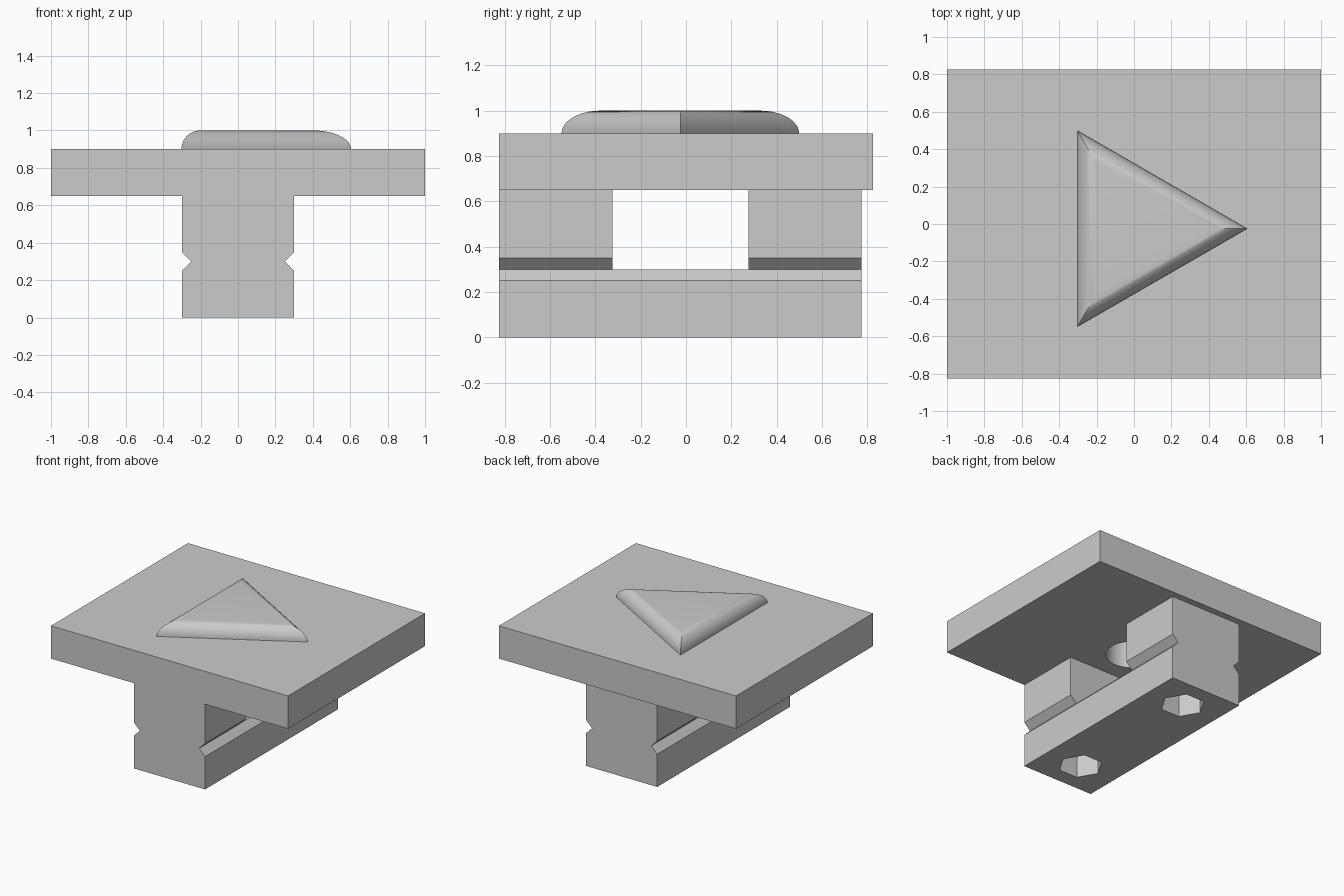
import bpy, bmesh, math

if "Cube" in bpy.data.objects:
    bpy.data.objects.remove(bpy.data.objects["Cube"])

grey = bpy.data.materials.new("light grey")
grey.diffuse_color = (0.6, 0.6, 0.6, 1)
grey.use_nodes = True
grey.node_tree.nodes["Principled BSDF"].inputs["Base Color"].default_value = grey.diffuse_color
MID_Y = -0.025          # centre of the stem and emblem along y


def loft(name, rings):
    """Closed solid through rings that all have the same point count."""
    bm = bmesh.new()
    loops = [[bm.verts.new(p) for p in ring] for ring in rings]
    n = len(loops[0])
    for a, b in zip(loops, loops[1:]):
        for i in range(n):
            j = (i + 1) % n
            bm.faces.new((a[i], a[j], b[j], b[i]))
    bm.faces.new(loops[0][::-1])
    bm.faces.new(loops[-1])
    bmesh.ops.recalc_face_normals(bm, faces=bm.faces)
    mesh = bpy.data.meshes.new(name)
    bm.to_mesh(mesh)
    bm.free()
    mesh.materials.append(grey)
    ob = bpy.data.objects.new(name, mesh)
    bpy.context.collection.objects.link(ob)
    return ob


def ring(r, n, y, z):
    return [(r * math.cos(2 * math.pi * i / n),
             y + r * math.sin(2 * math.pi * i / n), z) for i in range(n)]


def box(name, x, y0, y1, z0, z1):
    return loft(name, [[(-x, y0, z), (x, y0, z), (x, y1, z), (-x, y1, z)]
                       for z in (z0, z1)])


def activate(ob):
    bpy.ops.object.select_all(action='DESELECT')
    ob.select_set(True)
    bpy.context.view_layer.objects.active = ob


def cut(ob, cutter):
    cutter.hide_render = True
    mod = ob.modifiers.new("cut", 'BOOLEAN')
    mod.operation, mod.object, mod.solver = 'DIFFERENCE', cutter, 'EXACT'
    activate(ob)
    bpy.ops.object.modifier_apply(modifier=mod.name)
    bpy.data.objects.remove(cutter)


# Top plate with a round socket underneath
plate = box("top_plate", 1, -0.825, 0.825, 0.65, 0.9)
cut(plate, loft("socket_cutter", [ring(0.18, 48, MID_Y, z) for z in (0.5, 0.87)]))

# Stem: grooved profile extruded along y
half = [(0.3, 0), (0.3, 0.25), (0.25, 0.3), (0.3, 0.35), (0.3, 0.65)]
profile = half + [(-x, z) for x, z in reversed(half)]
stem = loft("grooved_stem", [[(x, y, z) for x, z in profile] for y in (-0.825, 0.775)])

# Window between the two legs, and a hexagonal pocket under each leg
cut(stem, box("window_cutter", 0.5, -0.325, 0.275, 0.3, 0.8))
for side in (-1, 1):
    y = MID_Y + side * 0.55
    cut(stem, loft("hex_cutter", [ring(0.155, 6, y, z) for z in (-0.1, 0.4)]))

# Rounded triangular emblem on top
steps = [math.pi / 2 * i / 10 for i in range(11)]
emblem = loft("triangle_emblem",
              [ring(0.605 - 0.2 * (1 - math.cos(t)), 3, MID_Y, 0.9 + 0.1 * math.sin(t))
               for t in steps])

for ob in (plate, stem, emblem):
    activate(ob)
    bpy.ops.object.shade_smooth_by_angle(angle=math.radians(30))
